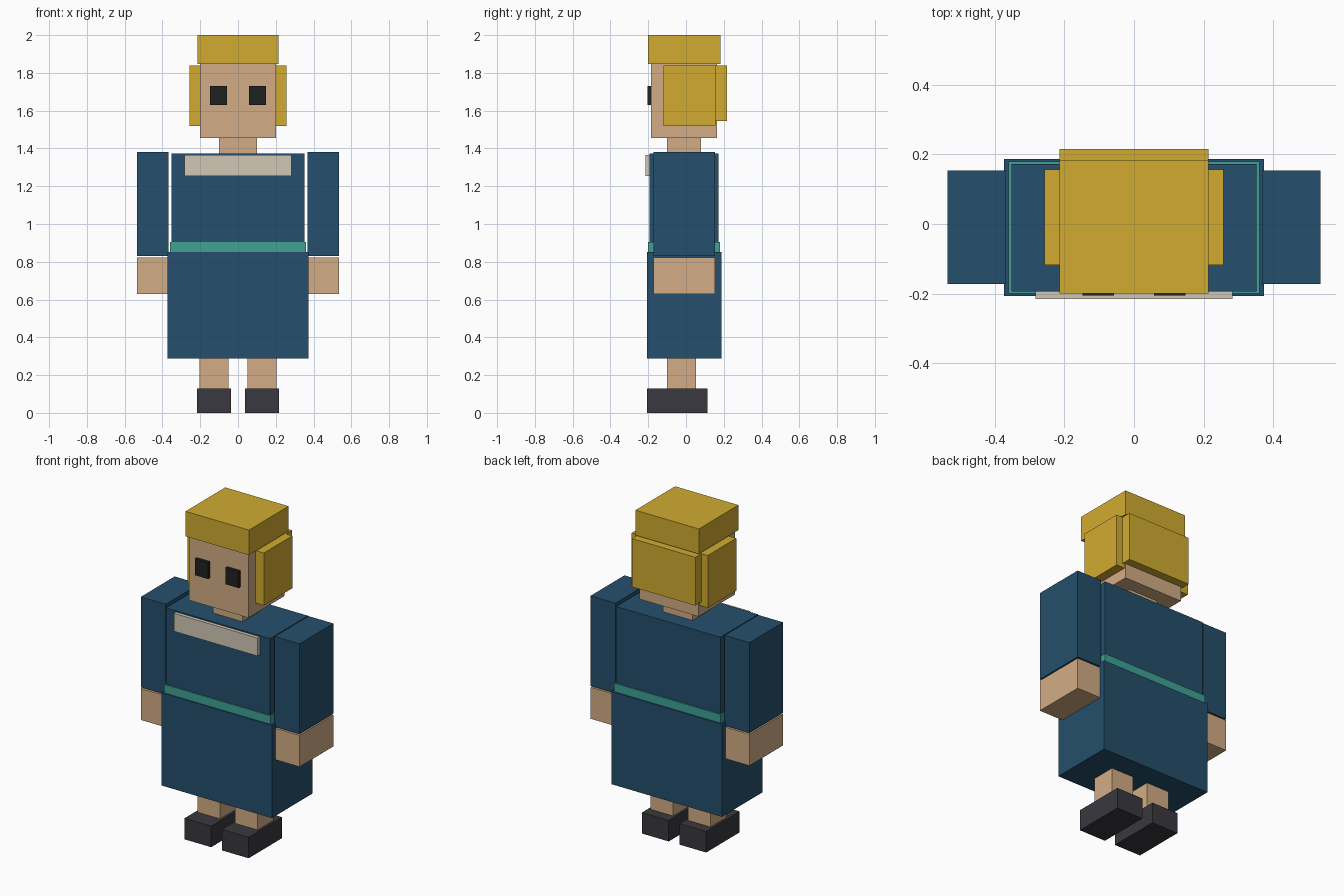
import bpy
import bmesh

if "Cube" in bpy.data.objects:
    bpy.data.objects.remove(bpy.data.objects["Cube"])


def material(name, rgb):
    m = bpy.data.materials.new(name)
    m.diffuse_color = (*rgb, 1.0)
    m.use_nodes = True
    m.node_tree.nodes["Principled BSDF"].inputs["Base Color"].default_value = m.diffuse_color
    return m


BLUE = material("blue_cloth", (0.018, 0.078, 0.15))
TEAL = material("teal_cloth", (0.05, 0.36, 0.30))
SKIN = material("skin", (0.65, 0.42, 0.24))
HAIR = material("blond_hair", (0.64, 0.41, 0.03))
CREAM = material("cream_cloth", (0.64, 0.58, 0.47))
DARK = material("dark_eye", (0.015, 0.015, 0.013))
SHOE = material("shoe_leather", (0.04, 0.04, 0.05))


def box(name, x, y, z, mat):
    """Box given by its (min, max) range on each axis."""
    bm = bmesh.new()
    bmesh.ops.create_cube(bm, size=1.0)
    for v in bm.verts:
        for i, (lo, hi) in enumerate((x, y, z)):
            v.co[i] = (hi - lo) * v.co[i]
    mesh = bpy.data.meshes.new(name)
    bm.to_mesh(mesh)
    bm.free()
    mesh.materials.append(mat)
    ob = bpy.data.objects.new(name, mesh)
    ob.location = [(lo + hi) / 2 for lo, hi in (x, y, z)]
    bpy.context.collection.objects.link(ob)
    return ob


def centred(name, half, y, z, mat):
    return box(name, (-half, half), y, z, mat)


def pair(name, x, y, z, mat):
    """Matching boxes on both sides of x = 0."""
    box("right_" + name, x, y, z, mat)
    box("left_" + name, (-x[1], -x[0]), y, z, mat)


# Legs and shoes
pair("shoe", (0.036, 0.217), (-0.207, 0.115), (0.0, 0.128), SHOE)
pair("leg", (0.05, 0.203), (-0.10, 0.053), (0.128, 0.30), SKIN)

# Dress
centred("skirt", 0.373, (-0.207, 0.187), (0.287, 0.853), BLUE)
centred("belt", 0.36, (-0.20, 0.18), (0.85, 0.905), TEAL)
centred("bodice", 0.352, (-0.194, 0.172), (0.90, 1.372), BLUE)
centred("collar", 0.283, (-0.215, -0.19), (1.255, 1.365), CREAM)

# Arms
pair("sleeve", (0.368, 0.536), (-0.172, 0.154), (0.83, 1.381), BLUE)
pair("hand", (0.37, 0.536), (-0.172, 0.154), (0.63, 0.822), SKIN)

# Head and face
centred("neck", 0.10, (-0.10, 0.08), (1.36, 1.46), SKIN)
centred("head", 0.20, (-0.185, 0.165), (1.455, 1.85), SKIN)
pair("eye", (0.058, 0.148), (-0.205, -0.18), (1.63, 1.73), DARK)

# Hair
centred("hair_top", 0.214, (-0.20, 0.182), (1.847, 2.0), HAIR)
centred("hair_back", 0.214, (0.155, 0.216), (1.545, 1.84), HAIR)
pair("hair_side", (0.198, 0.257), (-0.118, 0.157), (1.52, 1.84), HAIR)
